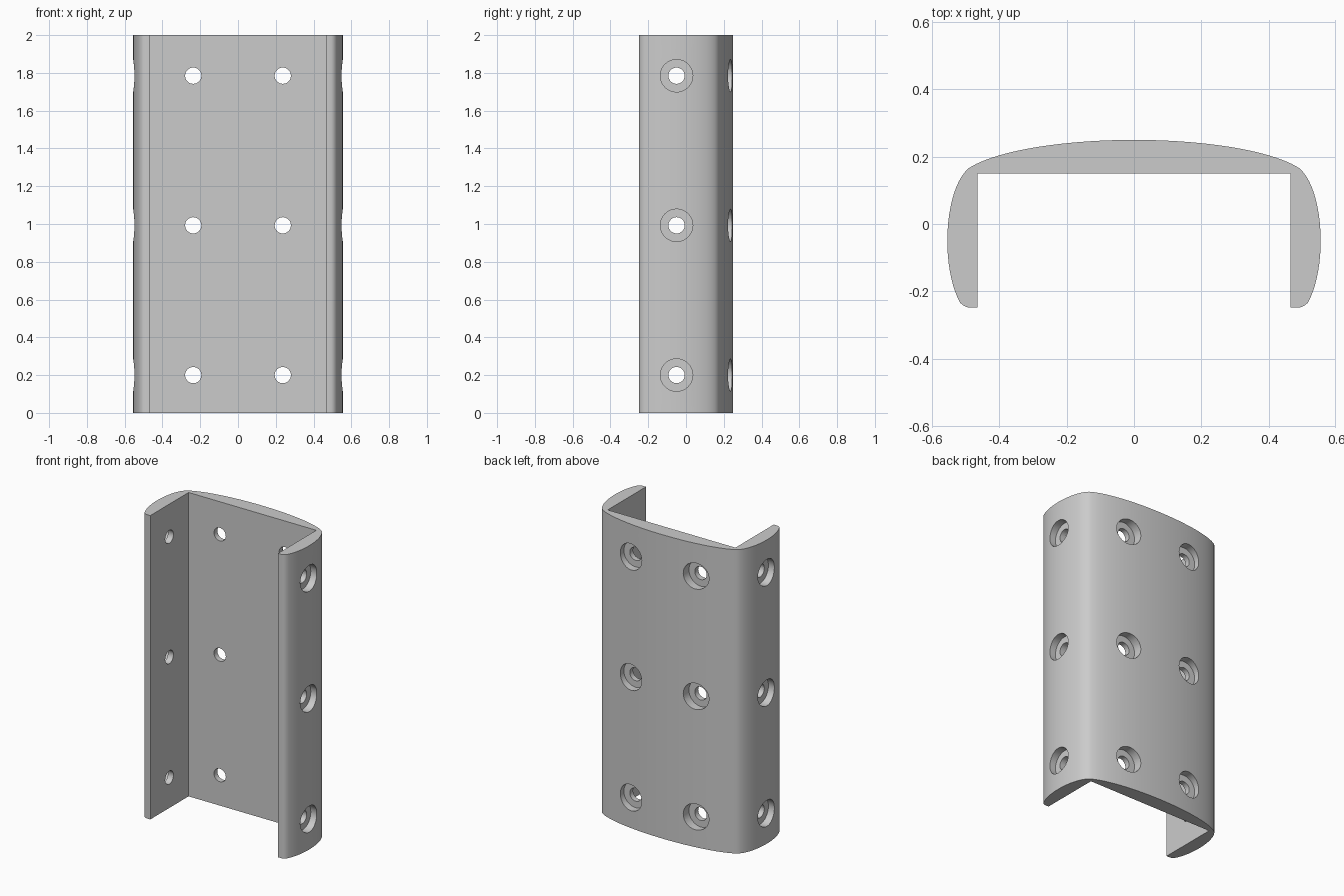
import bpy, bmesh, math
from mathutils import Matrix, Vector

cube = bpy.data.objects.get("Cube")
if cube:
    bpy.data.objects.remove(cube, do_unlink=True)

HEIGHT = 2.0
HOLE_Z = (0.2, 0.993, 1.785)

grey = bpy.data.materials.new("plain grey")
grey.use_nodes = True
colour = (0.6, 0.6, 0.6, 1)
grey.diffuse_color = colour
grey.node_tree.nodes["Principled BSDF"].inputs["Base Color"].default_value = colour


def arc(cx, cy, rx, ry, start, end, steps):
    """Points along part of an ellipse, angles in radians."""
    angles = [start + (end - start) * i / steps for i in range(steps + 1)]
    return [(cx + rx * math.cos(a), cy + ry * math.sin(a)) for a in angles]


def make_object(name, bm):
    bmesh.ops.recalc_face_normals(bm, faces=bm.faces)
    mesh = bpy.data.meshes.new(name)
    bm.to_mesh(mesh)
    bm.free()
    mesh.materials.append(grey)
    obj = bpy.data.objects.new(name, mesh)
    bpy.context.collection.objects.link(obj)
    return obj


# Channel section: bowed back, bulging sides, square inside
corner_x = 0.494
join = math.acos(corner_x / 0.525)
half = arc(0, 0.12, 0.525, 0.13, math.pi / 2, join, 20)
half += arc(0.465, -0.05, 0.09, 0.225, math.asin(0.945), -math.asin(0.82), 20)[1:]
half += [(0.506, -0.243), (0.494, -0.248), (0.465, -0.248), (0.465, 0.15)]
outline = half + [(-x, y) for x, y in reversed(half[1:])]

bm = bmesh.new()
base = bm.faces.new([bm.verts.new((x, y, 0)) for x, y in outline])
top = bmesh.ops.extrude_face_region(bm, geom=[base])
bmesh.ops.translate(bm, vec=(0, 0, HEIGHT),
                    verts=[v for v in top["geom"] if isinstance(v, bmesh.types.BMVert)])
channel = make_object("channel_bracket", bm)


# Counterbored screw holes, one stepped pin per hole
def add_pin(bm, floor, outward):
    """Stepped pin: narrow through the wall, wide outside the floor."""
    profile = [(0, -0.1), (0.043, -0.1), (0.043, 0), (0.086, 0), (0.086, 0.15), (0, 0.15)]
    place = Matrix.Translation(floor) @ outward.to_track_quat("Z", "Y").to_matrix().to_4x4()
    verts = [bm.verts.new(place @ Vector((r, 0, h))) for r, h in profile]
    edges = [bm.edges.new(pair) for pair in zip(verts, verts[1:])]
    bmesh.ops.spin(bm, geom=verts + edges, cent=floor, axis=outward,
                   angle=math.tau, steps=32, use_merge=True)


bm = bmesh.new()
for z in HOLE_Z:
    for side in (-1, 1):
        add_pin(bm, Vector((side * 0.237, 0.185, z)), Vector((0, 1, 0)))
        add_pin(bm, Vector((side * 0.505, -0.05, z)), Vector((side, 0, 0)))
bmesh.ops.remove_doubles(bm, verts=bm.verts, dist=0.0001)
pins = make_object("hole_cutter", bm)
pins.hide_render = True
pins.hide_set(True)

cut = channel.modifiers.new("screw holes", "BOOLEAN")
cut.object = pins
cut.operation = "DIFFERENCE"
cut.solver = "EXACT"

# Bake the holes, then smooth the curved skin
bpy.context.view_layer.objects.active = channel
channel.select_set(True)
bpy.ops.object.modifier_apply(modifier=cut.name)
bpy.data.objects.remove(pins, do_unlink=True)
bpy.ops.object.shade_smooth_by_angle(angle=math.radians(30))
